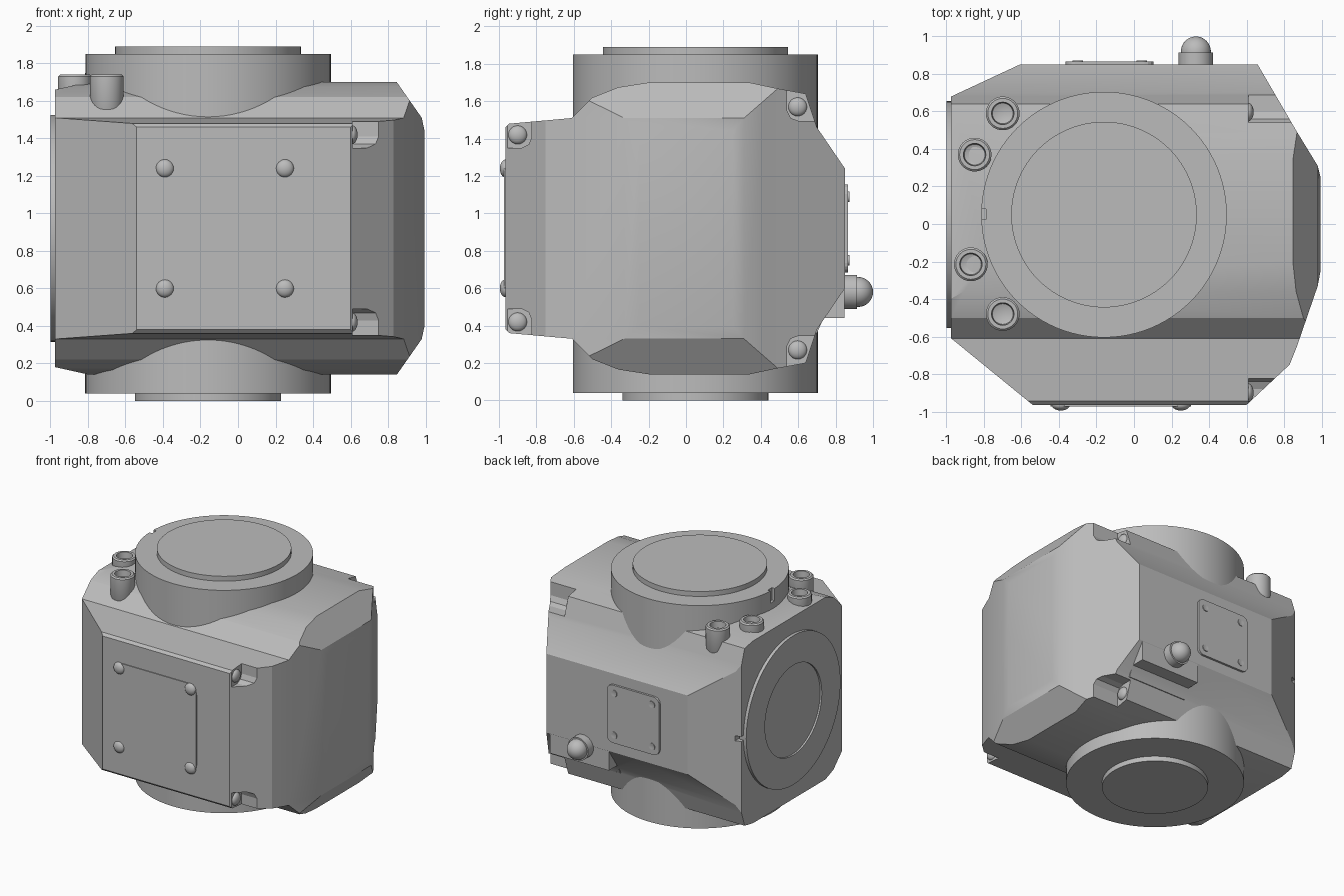
import bpy, bmesh, math
from mathutils import Vector, Matrix

old = bpy.data.objects.get("Cube")
if old:
    bpy.data.objects.remove(old, do_unlink=True)

GREY = (0.5, 0.5, 0.5, 1)
mat = bpy.data.materials.new("housing grey")
mat.use_nodes = True
mat.diffuse_color = GREY
mat.node_tree.nodes["Principled BSDF"].inputs["Base Color"].default_value = GREY

MID = 0.92          # height of the mirror plane
CX, CY = -0.16, 0.05  # axis of the round flanges


def finish(bm, name):
    bmesh.ops.recalc_face_normals(bm, faces=bm.faces)
    mesh = bpy.data.meshes.new(name)
    bm.to_mesh(mesh)
    bm.free()
    mesh.materials.append(mat)
    ob = bpy.data.objects.new(name, mesh)
    bpy.context.collection.objects.link(ob)
    return ob


def smooth(ob, angle=25):
    bpy.ops.object.select_all(action="DESELECT")
    ob.select_set(True)
    bpy.context.view_layer.objects.active = ob
    bpy.ops.object.shade_smooth_by_angle(angle=math.radians(angle))
    return ob


def prism(name, pts, axis, lo, hi):
    """Extrude a 2D profile along an axis between lo and hi."""
    place = {"x": lambda p, a: (a, *p), "y": lambda p, a: (p[0], a, p[1]),
             "z": lambda p, a: (*p, a)}[axis]
    bm = bmesh.new()
    face = bm.faces.new([bm.verts.new(place(p, lo)) for p in pts])
    new = bmesh.ops.extrude_face_region(bm, geom=[face])["geom"]
    step = Vector(place((0, 0), hi - lo))
    bmesh.ops.translate(bm, vec=step, verts=[v for v in new if isinstance(v, bmesh.types.BMVert)])
    return finish(bm, name)


def lathe(name, profile, loc, direction, sides=64):
    """Spin (radius, height) points about an axis through loc."""
    bm = bmesh.new()
    vs = [bm.verts.new((r, 0, h)) for r, h in profile]
    edges = [bm.edges.new(pair) for pair in zip(vs, vs[1:])]
    bmesh.ops.spin(bm, geom=vs + edges, cent=(0, 0, 0), axis=(0, 0, 1),
                   angle=math.tau, steps=sides)
    bmesh.ops.remove_doubles(bm, verts=bm.verts, dist=0.0001)
    turn = Vector((0, 0, 1)).rotation_difference(Vector(direction)).to_matrix().to_4x4()
    bmesh.ops.transform(bm, matrix=Matrix.Translation(loc) @ turn, verts=bm.verts)
    return smooth(finish(bm, name), 30)


def boolean(ob, tool, operation):
    mod = ob.modifiers.new("cut", "BOOLEAN")
    mod.operation, mod.object, mod.solver = operation, tool, "EXACT"
    bpy.context.view_layer.objects.active = ob
    bpy.ops.object.modifier_apply(modifier=mod.name)
    bpy.data.objects.remove(tool, do_unlink=True)


def box(name, x, y, z):
    return prism(name, [(x[0], y[0]), (x[1], y[0]), (x[1], y[1]), (x[0], y[1])], "z", *z)


def flip(pts):
    return [(p, 2 * MID - q) for p, q in reversed(pts)]


def rounded(cx, cz, w, h, r):
    """Rounded rectangle outline."""
    out = []
    for k, (sx, sz) in enumerate([(1, 1), (-1, 1), (-1, -1), (1, -1)]):
        for i in range(5):
            a = math.pi / 2 * (k + i / 4)
            out.append((cx + sx * (w / 2 - r) + r * math.cos(a),
                        cz + sz * (h / 2 - r) + r * math.sin(a)))
    return out


def dome(radius, height, base=0.0):
    arc = [(radius * math.cos(t), base + height * math.sin(t))
           for t in (math.pi / 16 * i for i in range(8))]
    return [(0, 0), (radius, 0)][:2 if base else 1] + arc + [(0, base + height)]


# Housing: side profile trimmed by the plan and front outlines
upper = [(-0.965, 1.46), (-0.945, 1.48), (-0.61, 1.51), (-0.5, 1.62), (-0.36, 1.675),
         (-0.2, 1.7), (0.34, 1.7), (0.48, 1.67), (0.64, 1.64), (0.7, 1.46), (0.85, 1.24)]
housing = prism("housing", upper + flip(upper), "x", -1.1, 1.1)
plan = [(-0.975, 0.68), (-0.61, 0.85), (0.66, 0.85), (0.87, 0.49), (0.98, 0.31), (0.995, 0.25),
        (0.995, -0.25), (0.98, -0.33), (0.87, -0.65), (0.83, -0.75), (0.6, -0.965),
        (-0.54, -0.965), (-0.975, -0.61)]
boolean(housing, prism("plan_cutter", plan, "z", -0.5, 2.5), "INTERSECT")
top_edge = [(-0.975, 1.66), (-0.75, 1.71), (0.84, 1.71), (0.91, 1.61), (0.98, 1.51), (0.995, 1.44)]
boolean(housing, prism("end_cutter", top_edge + flip(top_edge), "y", -1.5, 1.5), "INTERSECT")

# Pad under the domed nut
boolean(housing, prism("pad", [(0.5, 0.36), (0.7, 0.36), (0.735, 0.44), (0.848, 0.44),
                               (0.848, 0.7), (0.5, 0.7)], "x", 0.1, 0.63), "UNION")

# Screw pockets on the four corners
front_pocket = [(-1.1, 1.35), (-0.88, 1.35), (-0.84, 1.37), (-0.825, 1.41),
                (-0.825, 1.6), (-1.1, 1.6)]
back_pocket = [(0.54, 1.8), (0.54, 1.55), (0.56, 1.51), (0.6, 1.495), (0.9, 1.495), (0.9, 1.8)]
for pocket, right in ((front_pocket, 0.75), (back_pocket, 0.9)):
    for pts in (pocket, flip(pocket)):
        boolean(housing, prism("pocket_cutter", pts, "x", 0.61, right), "DIFFERENCE")

# Locating notch beside the end cover
boolean(housing, box("notch_cutter", (-1.1, -0.93), (0.6, 0.8), (0.9, 0.94)), "DIFFERENCE")
smooth(housing, 20)

for label, y, z in (("front", -0.9, 1.42), ("back", 0.597, 1.57)):
    for side, height in (("upper", z), ("lower", 2 * MID - z)):
        lathe(f"{label}_{side}_pocket_screw", dome(0.05, 0.03), (0.608, y, height), (1, 0, 0), 24)

# Vertical round flange with raised end discs
flange = lathe("flange_cylinder", [(0, 0.04), (0.655, 0.04), (0.655, 1.85), (0, 1.85)],
               (CX, CY, 0), (0, 0, 1), 96)
boolean(flange, box("key_cutter", (-0.85, -0.79), (0.025, 0.08), (1.75, 1.9)), "DIFFERENCE")
smooth(flange, 30)
lathe("top_disc", [(0, 1.8), (0.495, 1.8), (0.495, 1.89), (0, 1.89)], (CX, CY, 0), (0, 0, 1), 96)
lathe("bottom_disc", [(0, 0), (0.39, 0), (0.39, 0.1), (0, 0.1)], (CX, CY, 0), (0, 0, 1), 96)

# Round end cover with a shallow recess
lathe("end_cover", [(0, -0.03), (0.605, -0.03), (0.605, 0.03), (0.365, 0.03),
                    (0.365, 0.015), (0, 0.015)], (-0.97, CY, MID), (-1, 0, 0), 96)

# Socket bolts on the top
for i, (x, y) in enumerate([(-0.7, 0.59), (-0.85, 0.37), (-0.87, -0.215), (-0.7, -0.48)]):
    lathe(f"socket_bolt_{i + 1}", [(0, 1.5), (0.06, 1.5), (0.09, 1.56), (0.09, 1.73), (0.08, 1.74),
                                   (0.06, 1.74), (0.055, 1.69), (0, 1.67)], (x, y, 0), (0, 0, 1), 32)

# Front cover plate with four domed screws
prism("front_plate", rounded(-0.07, MID, 0.75, 0.73, 0.08), "y", -0.972, -0.95)
for x in (-0.39, 0.25):
    for z in (0.6, 1.24):
        lathe("front_plate_screw", dome(0.048, 0.03), (x, -0.965, z), (0, -1, 0), 24)

# Back cover plate with four small screws
prism("back_plate", rounded(-0.13, MID, 0.47, 0.47, 0.05), "y", 0.84, 0.867)
for x in (-0.3, 0.04):
    for z in (0.75, 1.09):
        lathe("back_plate_screw", [(0, 0), (0.028, 0), (0.028, 0.007), (0.016, 0.007), (0, 0.002)],
              (x, 0.866, z), (0, 1, 0), 20)

# Domed nut on the back
lathe("domed_nut", [(0, 0), (0.092, 0), (0.092, 0.07), (0.08, 0.07)] + dome(0.08, 0.08, 0.075)[2:],
      (0.33, 0.845, 0.58), (0, 1, 0), 32)
